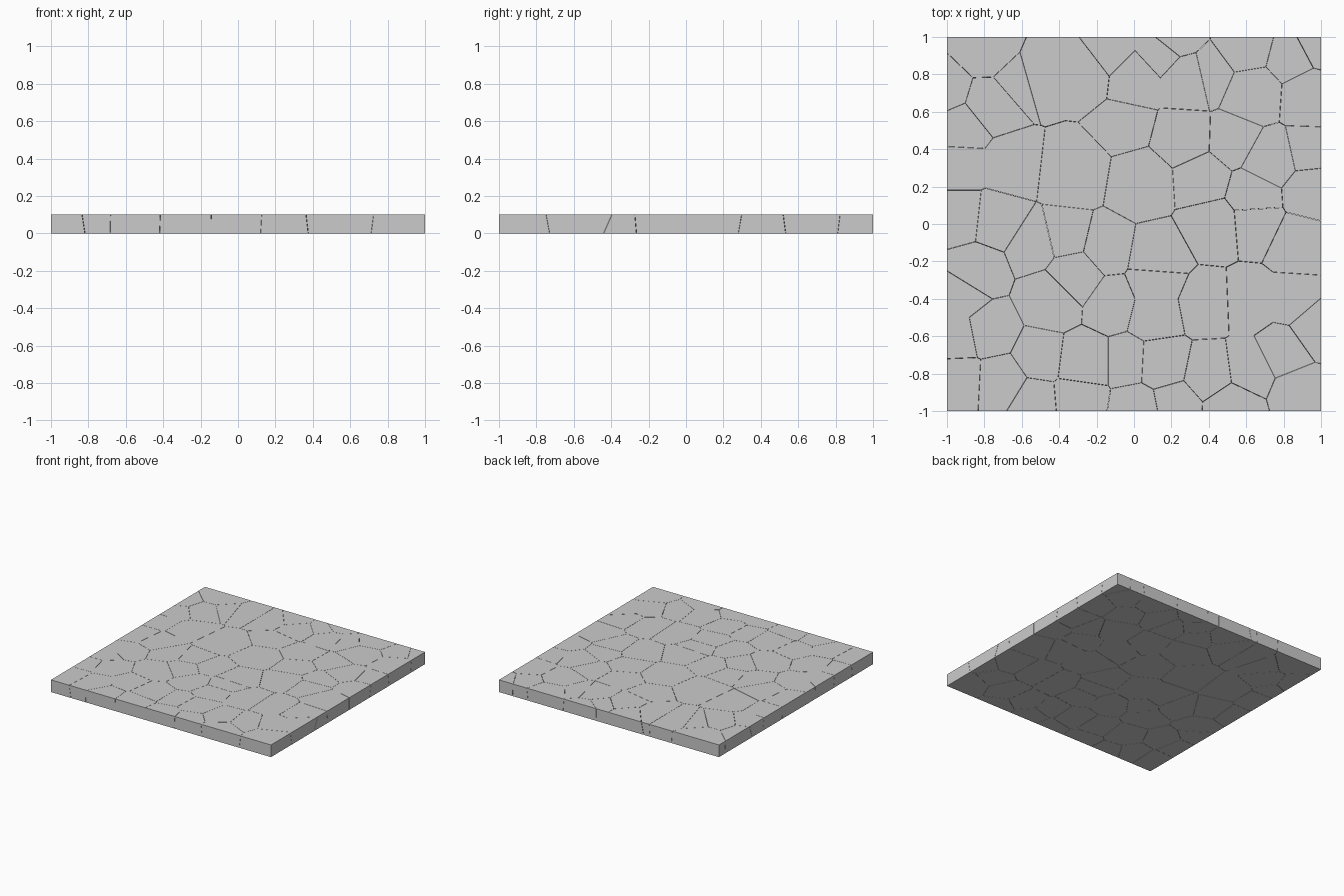
import bpy, bmesh, random
from mathutils import Vector

if "Cube" in bpy.data.objects:
    bpy.data.objects.remove(bpy.data.objects["Cube"])

random.seed(7)
T = 0.1         # slab thickness
GAP = 0.0008    # half-width of the cracks

# Shard centres in plan (x, y), one row of the slab per line
CENTRES = [
    (-.78, .93), (-1, .70), (-.77, .63), (-.62, .76), (-.48, .80), (-.26, .80), (-.13, .90), (0, .77), (.14, .90),
    (.28, .77), (.22, 1), (.41, .80), (.60, .94), (.64, .70), (.83, .88), (1, .97), (.93, .68),
    (-.92, .51), (-.93, .32), (-.67, .32), (-.32, .28), (-.05, .54), (.04, .22), (.26, .46), (.36, .24), (.54, .45),
    (.65, .16), (.74, .34), (.92, .38), (.94, .18),
    (-.93, .04), (-.75, .02), (-.85, -.25), (-.53, -.12), (-.36, -.08), (-.15, -.13), (.13, -.18), (.42, -.02),
    (.66, 0), (.87, -.10),
    (-.93, -.38), (-.78, -.57), (-.44, -.40), (-.32, -.28), (-.12, -.42), (.12, -.32), (.12, -.48), (.38, -.43),
    (.62, -.42), (.85, -.42), (.97, -.56),
    (-.93, -.60), (-.92, -.85), (-.72, -.86), (-.50, -.71), (-.27, -.74), (-.03, -.74), (.16, -.75), (.40, -.80),
    (.62, -.77), (.80, -.68), (.88, -.88),
    (-.54, -.97), (-.30, -.95), (.02, -1), (.22, -.96), (.52, -.98),
]
seeds = [Vector((x, y, T / 2 + random.uniform(-.045, .045))) for x, y in CENTRES]


def cut(bm, point, normal):
    """Remove everything beyond a plane and cap the opening."""
    r = bmesh.ops.bisect_plane(bm, geom=bm.verts[:] + bm.edges[:] + bm.faces[:], dist=1e-6,
                               plane_co=point, plane_no=normal, clear_outer=True)
    edges = [e for e in r["geom_cut"] if isinstance(e, bmesh.types.BMEdge) and e.is_valid and e.is_boundary]
    if len(edges) > 2:
        bmesh.ops.contextual_create(bm, geom=edges)


# Each shard is the slab trimmed by the halfway planes to its neighbours
for i, s in enumerate(seeds):
    bm = bmesh.new()
    bmesh.ops.create_cube(bm, size=1)
    for v in bm.verts:
        v.co = Vector((v.co.x * 2, v.co.y * 2, (v.co.z + .5) * T))
    for o in sorted(seeds, key=lambda p: (p - s).length)[1:]:
        if not bm.verts or (o - s).length / 2 > max((v.co - s).length for v in bm.verts):
            break
        n = (o - s).normalized()
        cut(bm, (s + o) / 2 - n * GAP, n)
    if bm.faces:
        bmesh.ops.recalc_face_normals(bm, faces=bm.faces[:])
        me = bpy.data.meshes.new(f"slab_shard_{i + 1:02d}")
        bm.to_mesh(me)
        bpy.context.collection.objects.link(bpy.data.objects.new(me.name, me))
    bm.free()
